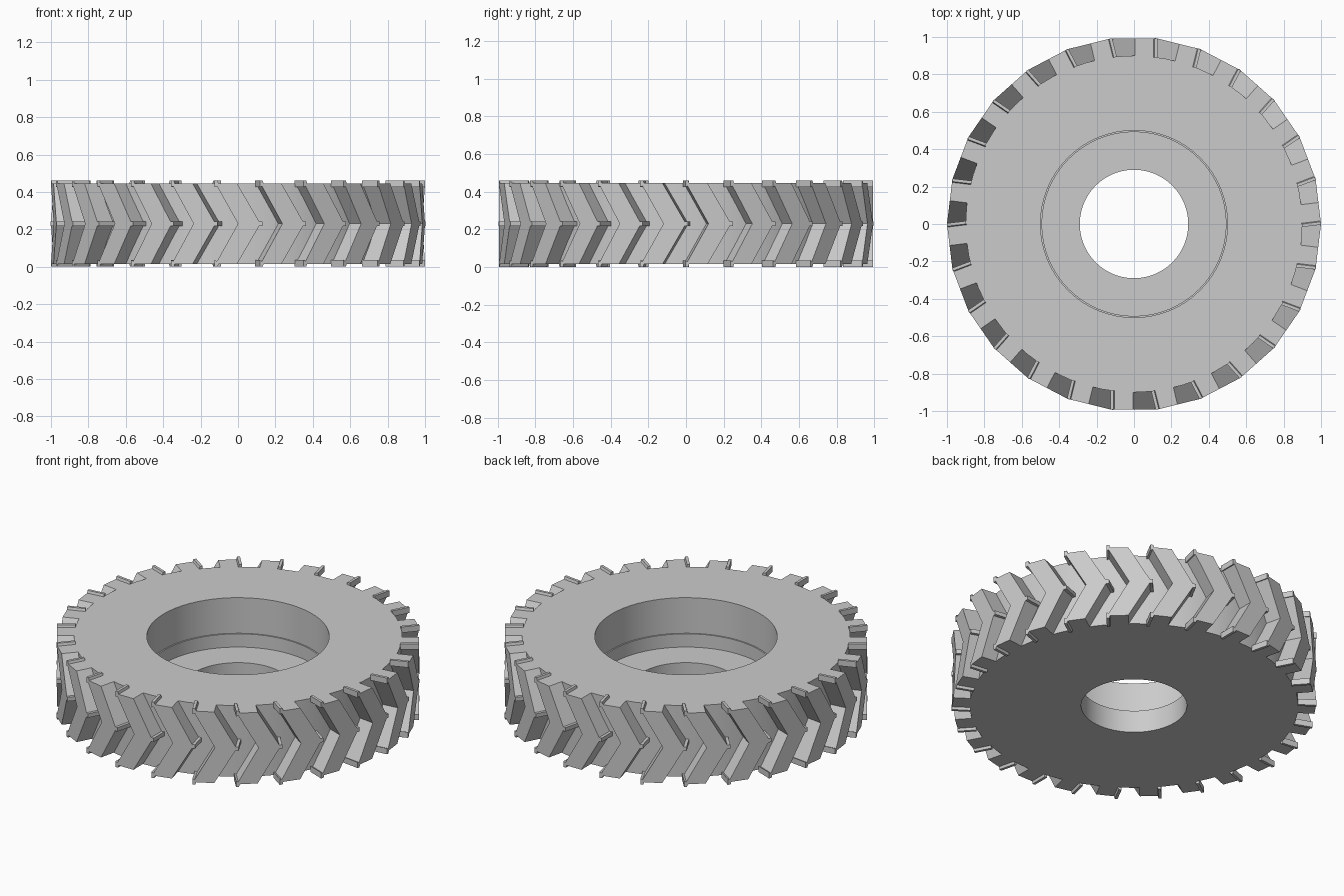
import bpy, bmesh, math
from mathutils import Matrix

TEETH = 26
LOW, HIGH, TOP = 0.015, 0.445, 0.46
MID = TOP / 2
FACET = math.cos(math.pi / TEETH)      # distance of each flat tooth face from the axis
HALF = math.sin(math.pi / TEETH)       # half width of one tooth sector

if "Cube" in bpy.data.objects:
    bpy.data.objects.remove(bpy.data.objects["Cube"])

grey = bpy.data.materials.new("machined grey")
grey.use_nodes = True
colour = (0.6, 0.6, 0.6, 1)
grey.diffuse_color = colour
grey.node_tree.nodes["Principled BSDF"].inputs["Base Color"].default_value = colour


def make_object(name, bm):
    bmesh.ops.recalc_face_normals(bm, faces=bm.faces)
    mesh = bpy.data.meshes.new(name)
    bm.to_mesh(mesh)
    bm.free()
    mesh.materials.append(grey)
    obj = bpy.data.objects.new(name, mesh)
    bpy.context.collection.objects.link(obj)
    return obj


def add_prism(bm, outline, inner, outer, turn):
    """Extrude an x-z outline radially on the front, then turn it about z."""
    rings = [[bm.verts.new(turn @ Matrix.Translation((x, -r, z)).translation)
              for x, z in outline] for r in (inner, outer)]
    n = len(outline)
    for ring in rings:
        bm.faces.new(ring)
    for i in range(n):
        j = (i + 1) % n
        bm.faces.new((rings[0][i], rings[0][j], rings[1][j], rings[1][i]))


# Stepped, bored disc: closed profile spun around the axis
profile = [(0.29, LOW), (0.9, LOW), (0.9, HIGH), (0.5, HIGH),
           (0.5, MID), (0.492, MID), (0.492, 0.15), (0.29, 0.15)]
bm = bmesh.new()
steps = 64
rings = [[bm.verts.new((r * math.cos(a), r * math.sin(a), z)) for r, z in profile]
         for a in (math.tau * k / steps for k in range(steps))]
for k in range(steps):
    a, b = rings[k], rings[(k + 1) % steps]
    for i in range(len(profile)):
        j = (i + 1) % len(profile)
        bm.faces.new((a[i], b[i], b[j], a[j]))
disc = make_object("gear_disc", bm)
bpy.context.view_layer.objects.active = disc
disc.select_set(True)
bpy.ops.object.shade_smooth_by_angle(angle=math.radians(30))
disc.select_set(False)

# Herringbone teeth and the thin burrs at their corners
chevron = [(-HALF, LOW), (-0.005, LOW), (HALF, MID),
           (-0.005, HIGH), (-HALF, HIGH), (0, MID)]
upper_burr = [(-HALF - 0.004, HIGH - 0.02), (-HALF + 0.02, HIGH - 0.01),
              (-HALF + 0.012, TOP), (-HALF - 0.004, TOP)]
lower_burr = [(x, TOP - z) for x, z in upper_burr]
apex_burr = [(HALF - 0.02, MID - 0.012), (HALF + 0.01, MID - 0.012),
             (HALF + 0.01, MID + 0.012), (HALF - 0.02, MID + 0.012)]
teeth, burrs = bmesh.new(), bmesh.new()
for k in range(TEETH):
    # A quarter-turn start puts one tooth flat on the front
    turn = Matrix.Rotation(math.tau * k / TEETH, 4, "Z")
    add_prism(teeth, chevron, 0.87, FACET, turn)
    for outline in (upper_burr, lower_burr, apex_burr):
        add_prism(burrs, outline, 0.89, FACET, turn)
make_object("herringbone_teeth", teeth)
make_object("tooth_burrs", burrs)
